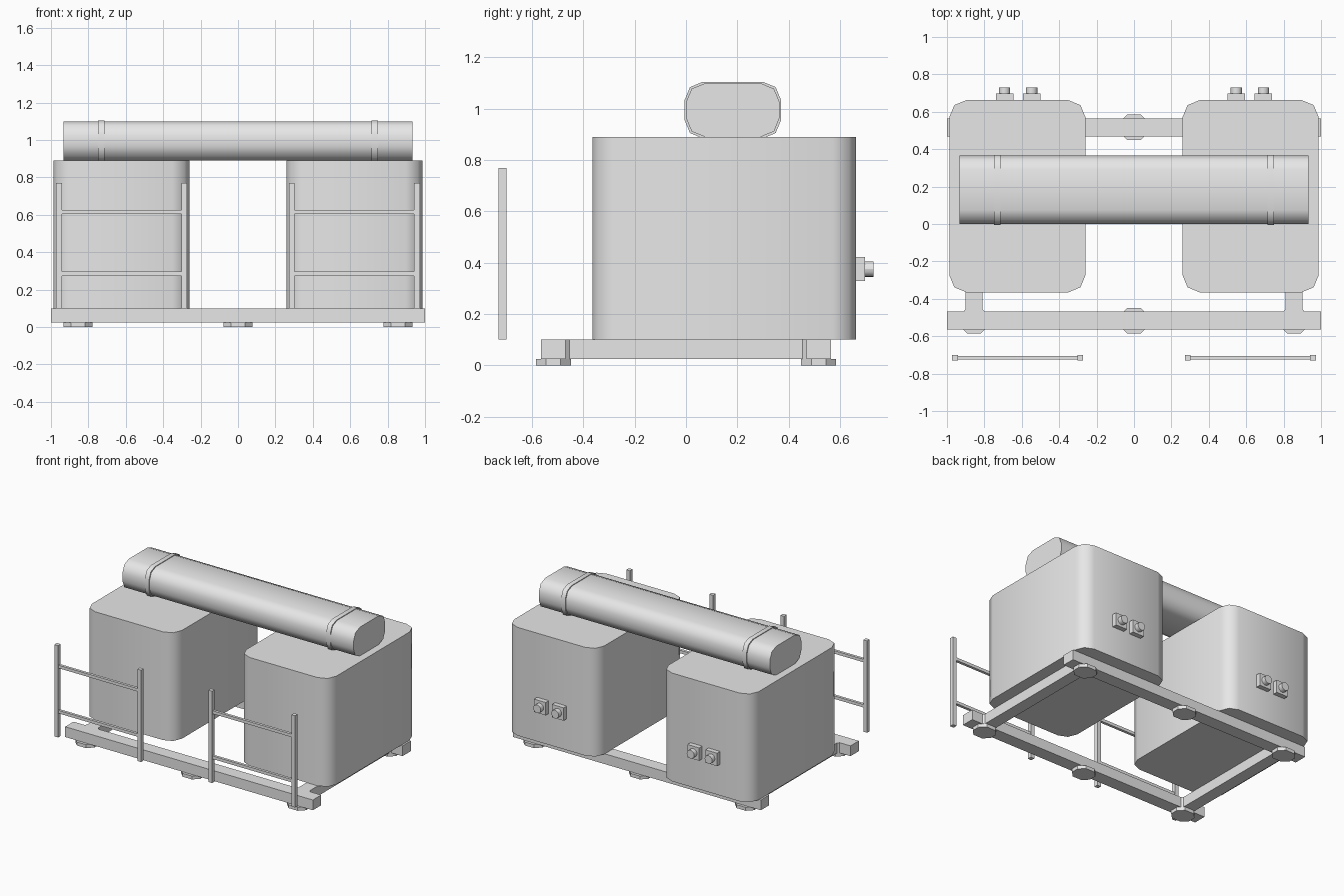
import bpy, bmesh, math
from mathutils import Vector

cube = bpy.data.objects.get("Cube")
if cube:
    bpy.data.objects.remove(cube, do_unlink=True)

grey = bpy.data.materials.new("plain_grey")
grey.use_nodes = True
colour = (0.8, 0.8, 0.8, 1)
grey.diffuse_color = colour
grey.node_tree.nodes["Principled BSDF"].inputs["Base Color"].default_value = colour


def prism(name, outline, lo, hi, axis="z", smooth=False):
    """Extrude a 2D outline: (x, y) along z, (y, z) along x or (x, z) along y."""
    place = {"z": lambda a, b, t: (a, b, t),
             "x": lambda a, b, t: (t, a, b),
             "y": lambda a, b, t: (a, t, b)}[axis]
    bm = bmesh.new()
    base = bm.faces.new([bm.verts.new(place(a, b, lo)) for a, b in outline])
    top = bmesh.ops.extrude_face_region(bm, geom=[base])["geom"]
    shift = Vector(place(0, 0, hi - lo))
    for v in top:
        if isinstance(v, bmesh.types.BMVert):
            v.co += shift
    bmesh.ops.recalc_face_normals(bm, faces=bm.faces)
    mesh = bpy.data.meshes.new(name)
    bm.to_mesh(mesh)
    bm.free()
    mesh.materials.append(grey)
    obj = bpy.data.objects.new(name, mesh)
    bpy.context.collection.objects.link(obj)
    if smooth:
        bpy.ops.object.select_all(action="DESELECT")
        obj.select_set(True)
        bpy.context.view_layer.objects.active = obj
        bpy.ops.object.shade_smooth_by_angle(angle=math.radians(60))
    return obj


def rounded(a0, a1, b0, b1, r, segments=2):
    """Rectangle outline with rounded corners."""
    centres = [(a1 - r, b1 - r), (a0 + r, b1 - r), (a0 + r, b0 + r), (a1 - r, b0 + r)]
    points = []
    for i, (a, b) in enumerate(centres):
        for k in range(segments + 1):
            t = (i + k / segments) * math.pi / 2
            points.append((a + r * math.cos(t), b + r * math.sin(t)))
    return points


def box(name, x0, x1, y0, y1, z0, z1):
    return prism(name, [(x0, y0), (x1, y0), (x1, y1), (x0, y1)], z0, z1)


# Base frame: two long beams on chamfered feet
for end, y in (("front", -0.517), ("rear", 0.517)):
    box(end + "_beam", -1, 1, y - 0.048, y + 0.048, 0.025, 0.1)
    for side, x in (("right", -0.855), ("middle", 0), ("left", 0.855)):
        prism(f"{end}_{side}_foot", rounded(x - 0.077, x + 0.077, y - 0.068, y + 0.068, 0.04, 1),
              0, 0.025)

for side, s in (("left", 1), ("right", -1)):
    # Cross beam flared at both joints
    half = [(0.058, -0.47), (0.045, -0.455), (0.045, 0.455), (0.058, 0.47)]
    outline = [(0.855 * s + a, b) for a, b in half] + [(0.855 * s - a, b) for a, b in half[::-1]]
    prism(side + "_cross_beam", outline, 0.025, 0.1)

    # Tank with rounded upright corners
    x0, x1 = sorted((0.26 * s, 0.987 * s))
    prism(side + "_tank", rounded(x0, x1, -0.365, 0.662, 0.09), 0.1, 0.89, smooth=True)

    # Rear fittings: square plate with round cap
    for part, x in (("inner", 0.547 * s), ("outer", 0.692 * s)):
        box(f"{side}_{part}_fitting_plate", x - 0.047, x + 0.047, 0.66, 0.697, 0.328, 0.422)
        prism(f"{side}_{part}_fitting_cap", rounded(x - 0.03, x + 0.03, 0.345, 0.405, 0.03, 4),
              0.695, 0.73, "y", True)

    # Guard rail: two posts and two bars
    for part, x in (("inner", 0.287 * s), ("outer", 0.957 * s)):
        box(f"{side}_{part}_post", x - 0.015, x + 0.015, -0.73, -0.7, 0.1, 0.77)
    a, b = sorted((0.287 * s, 0.957 * s))
    for part, z in (("lower", 0.285), ("upper", 0.615)):
        box(f"{side}_{part}_bar", a, b, -0.725, -0.705, z - 0.011, z + 0.011)

    # Strap round the top vessel
    prism(side + "_strap", rounded(-0.005, 0.37, 0.885, 1.105, 0.07),
          0.732 * s - 0.017, 0.732 * s + 0.017, "x", True)

# Top vessel lying across both tanks
prism("top_vessel", rounded(0, 0.365, 0.89, 1.1, 0.075), -0.933, 0.933, "x", True)
